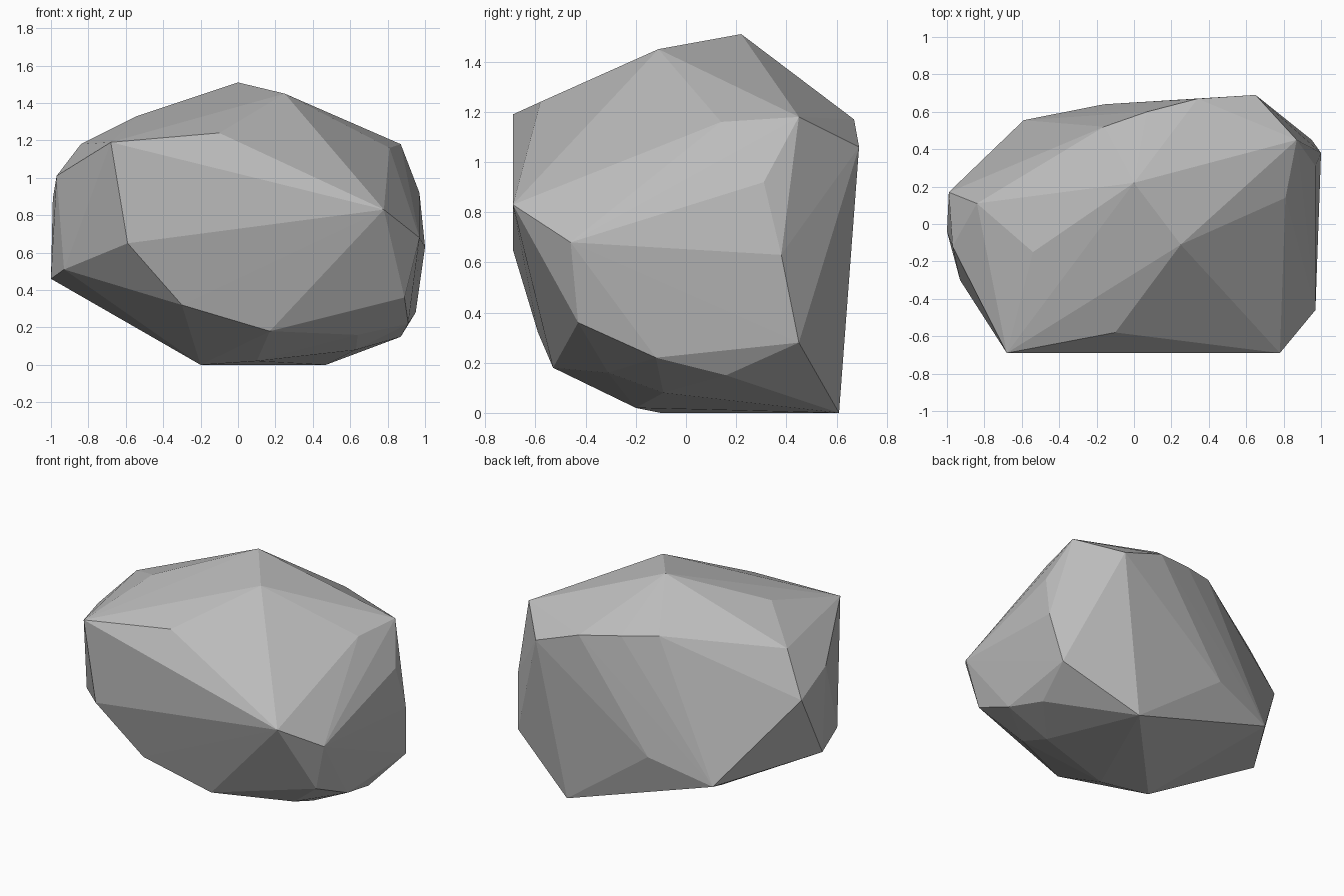
import bpy
import bmesh

# Remove the default cube if the scene has it
default_cube = bpy.data.objects.get("Cube")
if default_cube:
    bpy.data.objects.remove(default_cube, do_unlink=True)


def make_material(name, colour):
    """Flat matte material with the same viewport and render colour."""
    material = bpy.data.materials.new(name)
    material.use_nodes = True
    material.diffuse_color = colour
    shader = material.node_tree.nodes["Principled BSDF"]
    shader.inputs["Base Color"].default_value = colour
    shader.inputs["Roughness"].default_value = 1.0
    return material


def make_boulder(name, corner_groups, material):
    """Wrap a tight faceted skin around the corner points."""
    bm = bmesh.new()
    for group in corner_groups:
        for corner in group:
            bm.verts.new(corner)
    hull = bmesh.ops.convex_hull(bm, input=bm.verts)
    # Drop corners that ended up inside the skin
    inside = [v for v in bm.verts if not v.link_faces]
    bmesh.ops.delete(bm, geom=inside, context="VERTS")
    bmesh.ops.recalc_face_normals(bm, faces=bm.faces)
    for face in bm.faces:
        face.smooth = False
    mesh = bpy.data.meshes.new(name)
    bm.to_mesh(mesh)
    bm.free()
    mesh.materials.append(material)
    boulder = bpy.data.objects.new(name, mesh)
    bpy.context.collection.objects.link(boulder)
    return boulder


# Underside: resting points and the sloping chips around them
underside = [
    (-.2, -.1, 0), (.47, .61, 0), (.1, -.2, .02), (.63, -.09, .08),
    (.64, -.31, .16), (.87, .16, .15), (.91, -.12, .22), (.17, -.53, .18),
]

# Lower belt: the widest part of the lower half
lower_belt = [
    (-.3, -.59, .32), (.89, -.43, .36), (.95, .45, .28), (-.16, .64, .46),
    (-.59, .555, .34), (-1, -.04, .46), (-.93, -.3, .51), (-.59, -.69, .65),
]

# Upper belt: the flat sides and the shoulders
upper_belt = [
    (.78, -.69, .83), (.97, -.46, .68), (1, .38, .63), (.97, .31, .92),
    (.65, .69, 1.06), (-.99, .17, .89), (-.97, -.12, 1.01),
]

# Crown: the ridge, the peak and the slopes beside them
crown = [
    (-.68, -.69, 1.19), (-.1, -.58, 1.24), (.87, .45, 1.18), (.81, .14, 1.16),
    (.34, .67, 1.17), (.07, .6, 1.21), (-.16, .52, 1.24), (-.84, .11, 1.18),
    (-.54, -.15, 1.33), (.25, -.11, 1.45), (0, .22, 1.51),
]

stone = make_material("stone grey", (.5, .5, .5, 1))
make_boulder("boulder", [underside, lower_belt, upper_belt, crown], stone)
